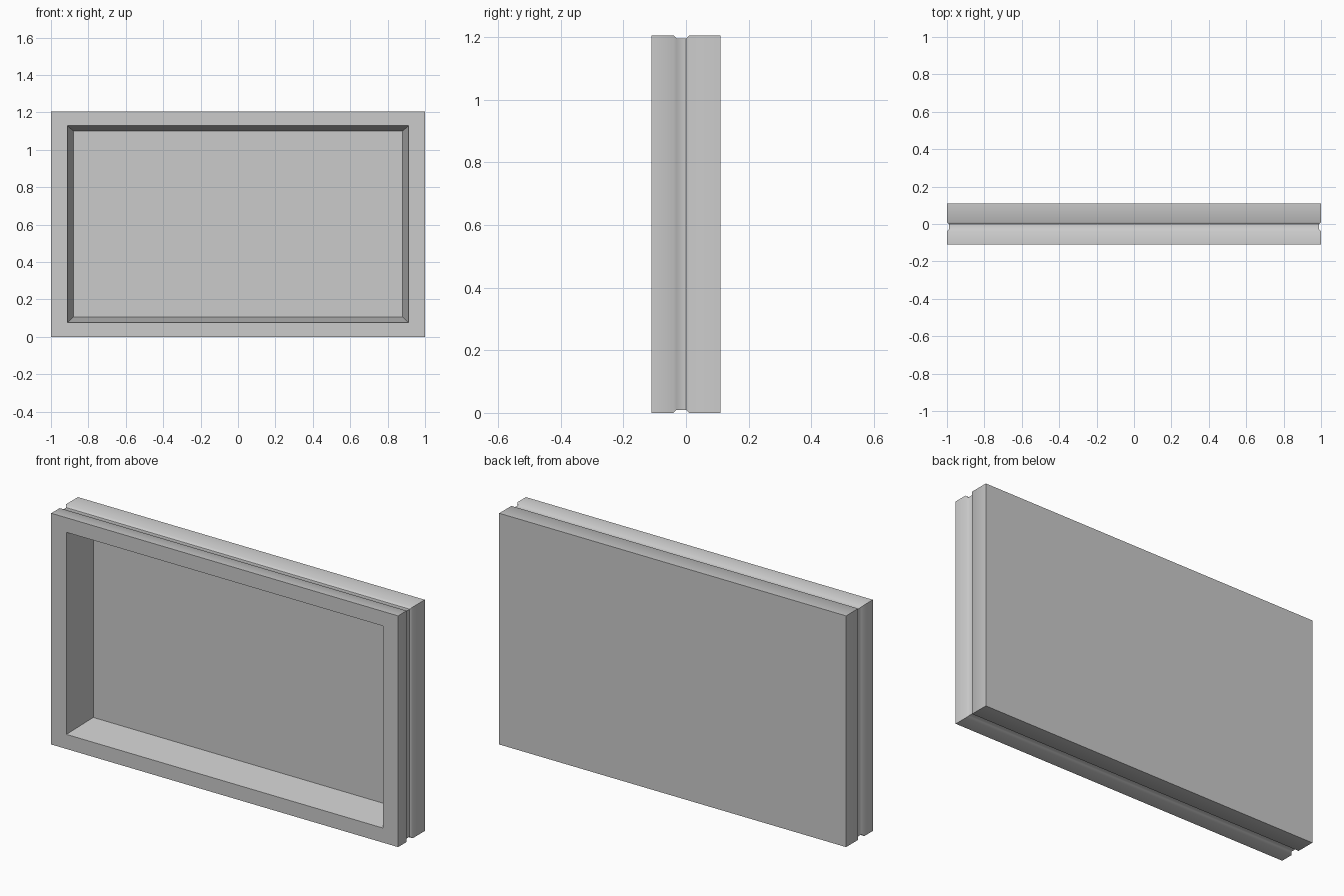
import bpy, bmesh, math

if "Cube" in bpy.data.objects:
    bpy.data.objects.remove(bpy.data.objects["Cube"])

HX, H = 1.0, 1.205      # half width and full height

# Section through the panel: (y, side inset, top/bottom inset),
# running from the recess floor, round the rim and groove, to the back
SECTION = [
    (0.065, 0.120, 0.106),
    (-0.11, 0.088, 0.076),
    (-0.11, 0.0, 0.0),
    (-0.04, 0.0, 0.0),
    (-0.03, 0.01, 0.01),
    (0.0, 0.01, 0.01),
    (0.01, 0.0, 0.0),
    (0.11, 0.0, 0.0),
]


def ring(bm, y, ix, iz):
    """One rectangular loop of the panel."""
    x = HX - ix
    return [bm.verts.new(p) for p in
            ((-x, y, iz), (x, y, iz), (x, y, H - iz), (-x, y, H - iz))]


bm = bmesh.new()
rings = [ring(bm, *s) for s in SECTION]

# Recess walls, rim, grooved sides
for a, b in zip(rings, rings[1:]):
    for i in range(4):
        j = (i + 1) % 4
        bm.faces.new((a[i], a[j], b[j], b[i]))

# Recess floor and back
bm.faces.new(rings[0])
bm.faces.new(rings[-1])
bmesh.ops.recalc_face_normals(bm, faces=bm.faces)

# Smooth over the groove, crisp everywhere else
for f in bm.faces:
    f.smooth = True
for e in bm.edges:
    at_seam = all(abs(v.co.y) < 1e-5 for v in e.verts)
    e.smooth = e.calc_face_angle(math.pi) < math.radians(50) and not at_seam

mesh = bpy.data.meshes.new("recessed_panel")
bm.to_mesh(mesh)
bm.free()
panel = bpy.data.objects.new("recessed_panel", mesh)
bpy.context.collection.objects.link(panel)
